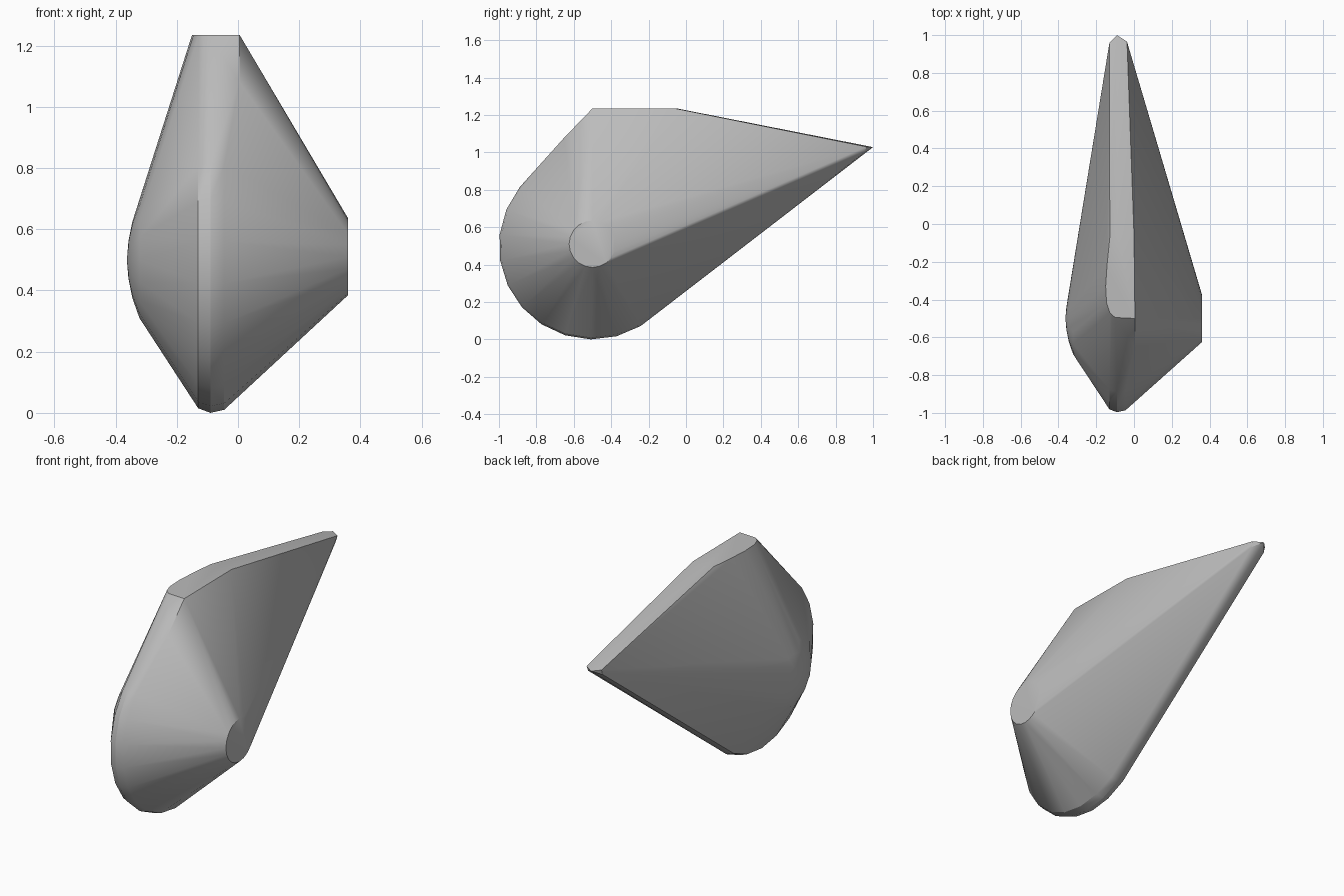
import bpy, bmesh, math

cube = bpy.data.objects.get("Cube")
if cube:
    bpy.data.objects.remove(cube, do_unlink=True)

CY, CZ = -0.5, 0.5  # axis of the round body


def ring(x, radius, count, start=0, end=360, cz=CZ):
    """Points on an arc around the x axis of the body."""
    full = end - start == 360
    steps = count if full else count - 1
    angles = [math.radians(start + (end - start) * i / steps) for i in range(count)]
    return [(x, CY + radius * math.cos(a), cz + radius * math.sin(a)) for a in angles]


points = []

# Rounded rim around the lower front
for x, radius in ((-0.13, 0.485), (-0.09, 0.5), (-0.045, 0.49)):
    points += ring(x, radius, 12, 141, 317)

# Flat round end on one side
points += ring(0.36, 0.125, 20, cz=0.51)

# Shallow dome on the other side
for x, radius in ((-0.322, 0.19), (-0.345, 0.125), (-0.358, 0.06)):
    points += ring(x, radius, 16)
points.append((-0.363, CY, CZ))

# Flat top plate
top_outline = [(-0.128, -0.47), (-0.1, -0.495), (0.005, -0.5), (0.0, -0.06),
               (-0.09, -0.05), (-0.128, -0.07), (-0.143, -0.22),
               (-0.15, -0.33), (-0.145, -0.42)]
points += [(x, y, 1.235) for x, y in top_outline]
points.append((0.005, -0.65, 1.08))

# Narrow rear tip
points += [(-0.13, 0.96, 1.03), (-0.09, 1.0, 1.028), (-0.037, 0.965, 1.03),
           (-0.13, 0.95, 1.0), (-0.04, 0.955, 1.0)]

# One convex shell over all the guide points
bm = bmesh.new()
for p in points:
    bm.verts.new(p)
result = bmesh.ops.convex_hull(bm, input=bm.verts[:])
bmesh.ops.delete(bm, geom=[v for v in bm.verts if not v.link_faces], context='VERTS')
bmesh.ops.dissolve_limit(bm, angle_limit=math.radians(0.5),
                         verts=bm.verts[:], edges=bm.edges[:])
bmesh.ops.recalc_face_normals(bm, faces=bm.faces[:])
mesh = bpy.data.meshes.new("tapered_shell")
bm.to_mesh(mesh)
bm.free()
shell = bpy.data.objects.new("tapered_shell", mesh)
bpy.context.collection.objects.link(shell)

# Plain grey material
grey = bpy.data.materials.new("plain_grey")
grey.use_nodes = True
colour = (0.5, 0.5, 0.5, 1)
grey.diffuse_color = colour
grey.node_tree.nodes["Principled BSDF"].inputs["Base Color"].default_value = colour
mesh.materials.append(grey)

# Smooth body with crisp rims
bpy.ops.object.select_all(action='DESELECT')
shell.select_set(True)
bpy.context.view_layer.objects.active = shell
bpy.ops.object.shade_smooth_by_angle(angle=math.radians(30))
